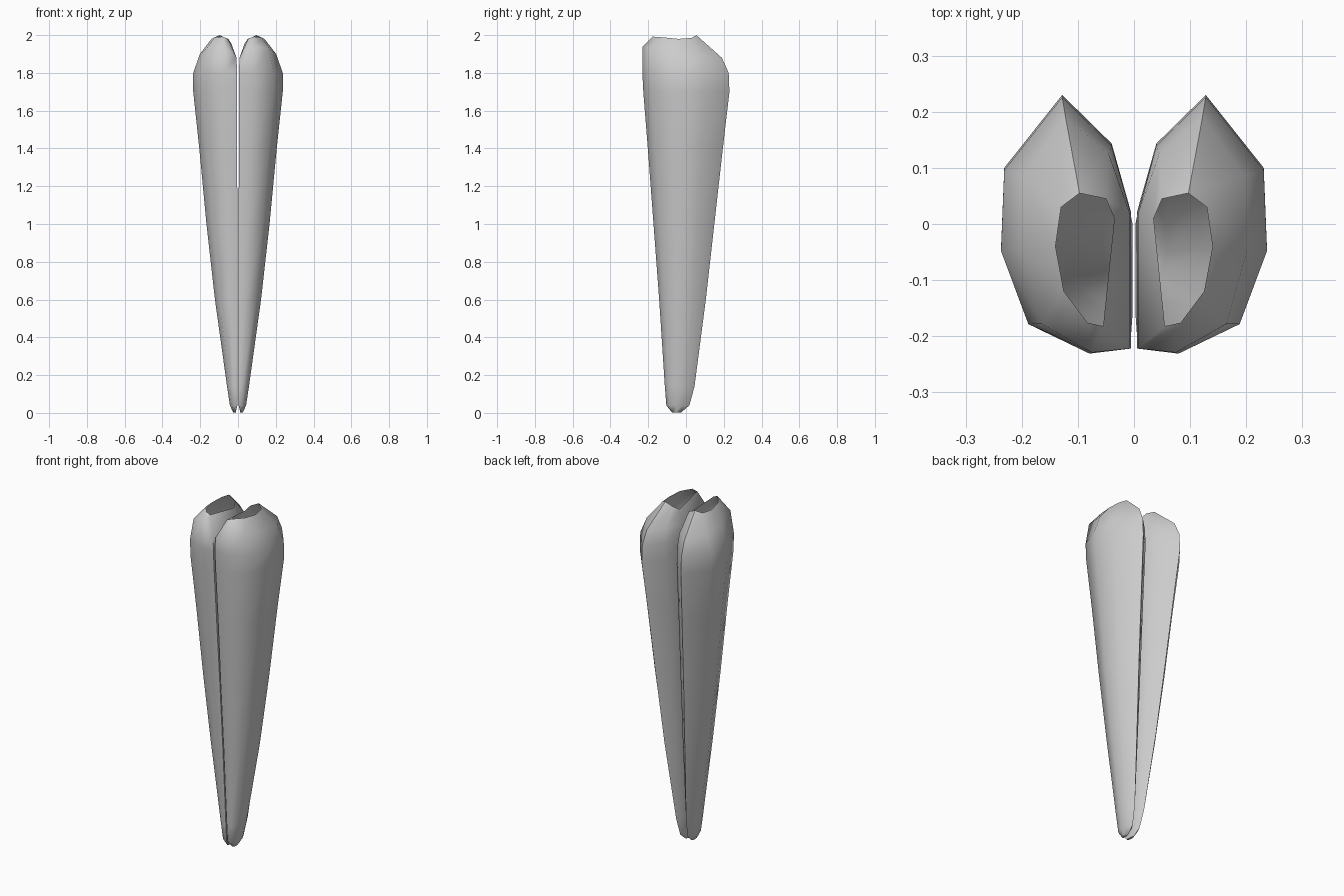
import bpy, math

# Eight-sided half section (x as share of width, y as share of depth)
SECTION = [(0, .02), (.32, 0), (.79, .115), (1, .40), (.975, .715), (.53, 1), (.15, .81), (0, .54)]

# Stations up the lobe: z, inner x, outer x, front y, back y
STATIONS = [
    (0.003, .012, .026, -.075, -.025),
    (0.04, .003, .043, -.104, .018),
    (0.14, .003, .058, -.112, .045),
    (0.60, .003, .122, -.142, .105),
    (1.00, .003, .167, -.172, .150),
    (1.40, .005, .205, -.202, .195),
    (1.70, .005, .237, -.226, .230),
    (1.80, .005, .237, -.231, .226),
]

# Shoulder and rim of the opening
SHOULDER = [(.008, -.222, 1.88), (.075, -.229, 1.94), (.165, -.178, 1.93), (.202, -.045, 1.90),
            (.197, .085, 1.89), (.122, .190, 1.88), (.045, .125, 1.88), (.008, .02, 1.88)]
RIM = [(.055, -.182, 1.982), (.083, -.176, 1.992), (.125, -.12, 1.988), (.14, -.04, 1.98),
       (.13, .03, 1.985), (.097, .055, 2.0), (.05, .045, 1.978), (.035, .01, 1.955)]


def lobe(name, side):
    rings = [[(x0 + u * (x1 - x0), y0 + v * (y1 - y0), z) for u, v in SECTION]
             for z, x0, x1, y0, y1 in STATIONS] + [SHOULDER, RIM]
    n = len(SECTION)
    verts = [(side * x, y, z) for ring in rings for x, y, z in ring]
    faces = [(r * n + i, r * n + (i + 1) % n, (r + 1) * n + (i + 1) % n, (r + 1) * n + i)
             for r in range(len(rings) - 1) for i in range(n)]
    faces.append(tuple(reversed(range(n))))
    if side < 0:
        faces = [tuple(reversed(f)) for f in faces]
    mesh = bpy.data.meshes.new(name)
    mesh.from_pydata(verts, [], faces)
    ob = bpy.data.objects.new(name, mesh)
    bpy.context.collection.objects.link(ob)
    bpy.ops.object.select_all(action='DESELECT')
    ob.select_set(True)
    bpy.context.view_layer.objects.active = ob
    bpy.ops.object.shade_smooth_by_angle(angle=math.radians(60))


# Mirrored pair of hollow tapered lobes
lobe("right_lobe", 1)
lobe("left_lobe", -1)
